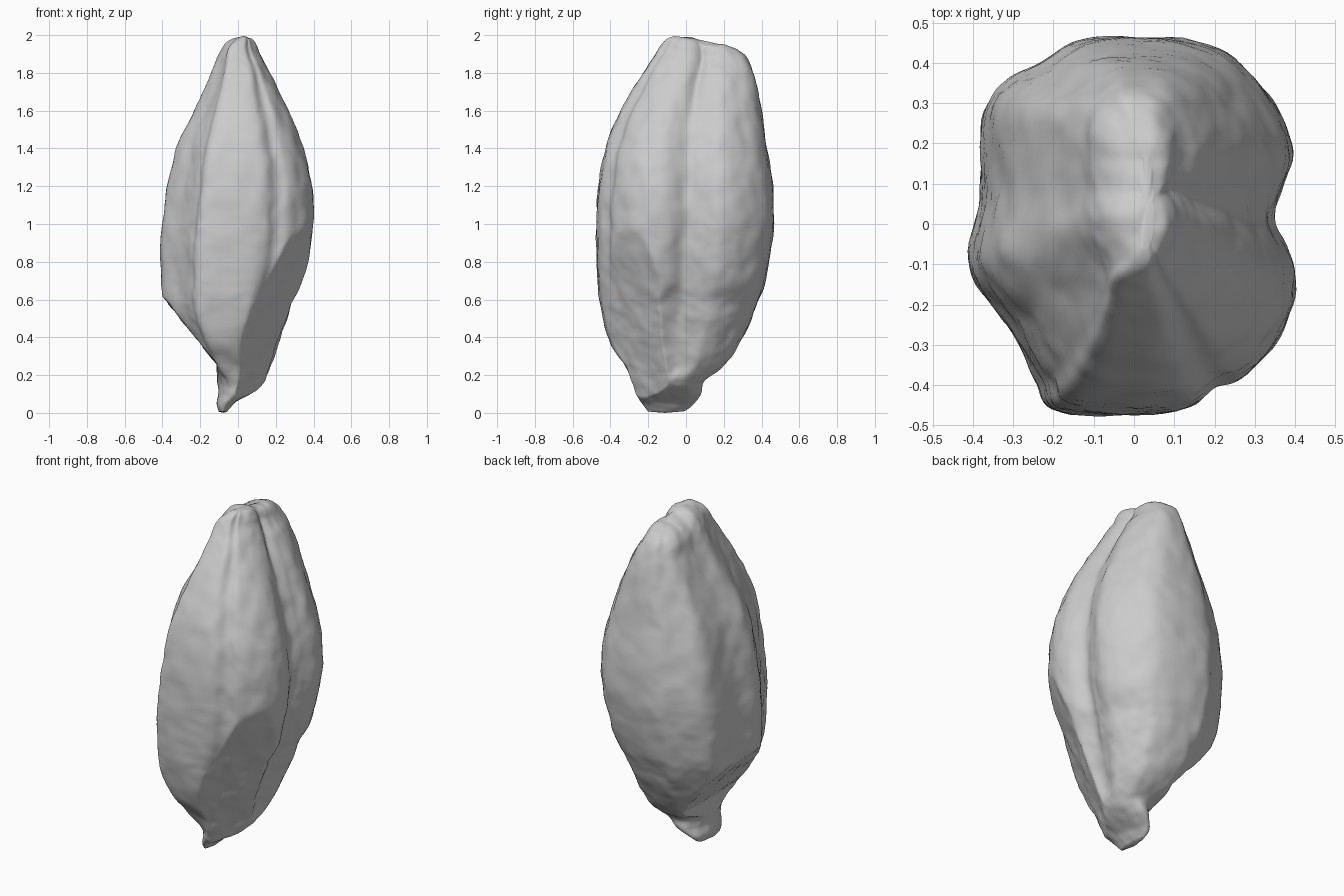
import bpy, bmesh, math
from mathutils import Vector, noise

cube = bpy.data.objects.get("Cube")
if cube:
    bpy.data.objects.remove(cube)

# Height, then the left/right and front/back limits of the husk
PROFILE = [
    (0, -.1, -.06, -.2, -.01), (.04, -.11, -.02, -.23, .04), (.1, -.1, .08, -.27, .08),
    (.16, -.12, .15, -.29, .1), (.24, -.2, .18, -.32, .2), (.35, -.28, .22, -.39, .28),
    (.47, -.35, .27, -.43, .34), (.57, -.39, .3, -.45, .38), (.68, -.4, .35, -.46, .42),
    (.85, -.41, .39, -.47, .45), (1, -.4, .41, -.47, .47), (1.2, -.37, .4, -.46, .46),
    (1.4, -.32, .35, -.42, .43), (1.6, -.23, .27, -.34, .4), (1.8, -.14, .17, -.22, .36),
    (1.89, -.11, .12, -.16, .33), (1.94, -.08, .1, -.13, .29), (1.97, -.04, .08, -.1, .24),
    (1.985, .01, .05, -.06, .17)]

# Lobed cross-section at the widest height
SECTION = [
    (.39, .2), (.37, .09), (.36, .01), (.4, -.13), (.37, -.26), (.28, -.37), (.2, -.4),
    (.1, -.46), (-.18, -.46), (-.24, -.38), (-.31, -.25), (-.41, -.1), (-.38, .08),
    (-.37, .3), (-.24, .4), (-.1, .46), (.18, .44), (.32, .33)]


def spline(a, b, c, d, t):
    """Smooth interpolation from b to c."""
    return [q + .5 * t * (r - p + t * (2 * p - 5 * q + 4 * r - s + t * (3 * (q - r) + s - p)))
            for p, q, r, s in zip(a, b, c, d)]


def sample(points, steps, closed):
    n, out = len(points), []
    pick = (lambda i: points[i % n]) if closed else (lambda i: points[max(0, min(n - 1, i))])
    for i in range(n if closed else n - 1):
        for k in range(steps):
            out.append(spline(pick(i - 1), pick(i), pick(i + 1), pick(i + 2), k / steps))
    return out if closed else out + [points[-1]]


def bump(x, centre, width):
    return math.exp(-((x - centre) / width) ** 2)


def ring_point(row, u, v):
    """Place one section point at one height, with grooves and a rounded stem."""
    z, x0, x1, y0, y1 = row
    angle = math.atan2(v, u)
    stem = max(0, min(1, (.24 - z) / .12))
    scale = 1 + (1 / math.hypot(u, v) - 1) * stem
    body = math.sin(math.pi * min(1, z / 2))
    # Seam on the left, opening towards the tip, and a notch opposite
    top = bump(z, 1.85, .2)
    scale -= (.05 * body + .17 * top) * bump(angle, 0, .12)
    scale -= .05 * top * bump(abs(angle), math.pi, .2)
    scale -= .05 * bump(z, .42, .17) * bump(angle, -.15, .15)
    x = (x0 + x1) / 2 + (x1 - x0) / 2 * u * scale
    y = (y0 + y1) / 2 + (y1 - y0) / 2 * v * scale
    # Slanting facet that narrows the front lobe towards the stem
    facet = Vector((.81, -.58))
    excess = max(0, facet.x * x + facet.y * y - .11 - .36 * z)
    x -= facet.x * excess
    y -= facet.y * excess
    # Sloping underside cut across the right, above the stem
    x = max(x, min(-.11, .09 - .8 * z))
    # Two peaks with a saddle between them
    tip = max(0, min(1, (z - 1.75) / .22))
    z -= tip * (.02 * bump(y, .08, .05) + .035 * max(0, min(1, (y - .06) / .1)))
    return Vector((x, y, z))


# Seed husk: rings bridged into a closed skin
bm = bmesh.new()
section = [(x / .41, y / .465) for x, y in sample(SECTION, 8, True)]
rings = [[bm.verts.new(ring_point(row, u, v)) for u, v in section]
         for row in sample(PROFILE, 8, False)]
count = len(section)
for low_ring, high_ring in zip(rings, rings[1:]):
    for i in range(count):
        j = (i + 1) % count
        bm.faces.new((low_ring[i], low_ring[j], high_ring[j], high_ring[i]))

# Rounded end caps
for ring, rise in ((rings[0], -.006), (rings[-1], .003)):
    centre = sum((v.co for v in ring), Vector()) / count
    hub = bm.verts.new(centre + Vector((0, 0, rise)))
    for i in range(count):
        bm.faces.new((ring[i], ring[(i + 1) % count], hub))
bmesh.ops.recalc_face_normals(bm, faces=bm.faces)

# Fine lumpy surface, slightly stretched along the length
bm.normal_update()
shifts = [(v, v.normal * (.007 * noise.noise(Vector((v.co.x * 12, v.co.y * 12, v.co.z * 8)))
                          + .003 * noise.noise(v.co * 22))) for v in bm.verts]
for v, shift in shifts:
    v.co += shift

# Rest the stem on the ground
lowest = min(v.co.z for v in bm.verts)
for v in bm.verts:
    v.co.z -= lowest

mesh = bpy.data.meshes.new("seed_husk")
bm.to_mesh(mesh)
bm.free()
husk = bpy.data.objects.new("seed_husk", mesh)
bpy.context.collection.objects.link(husk)

# Plain grey husk colour
grey = bpy.data.materials.new("husk_grey")
grey.use_nodes = True
colour = (.6, .6, .6, 1)
grey.diffuse_color = colour
grey.node_tree.nodes["Principled BSDF"].inputs["Base Color"].default_value = colour
mesh.materials.append(grey)

bpy.context.view_layer.objects.active = husk
husk.select_set(True)
bpy.ops.object.shade_smooth_by_angle(angle=math.radians(60))
